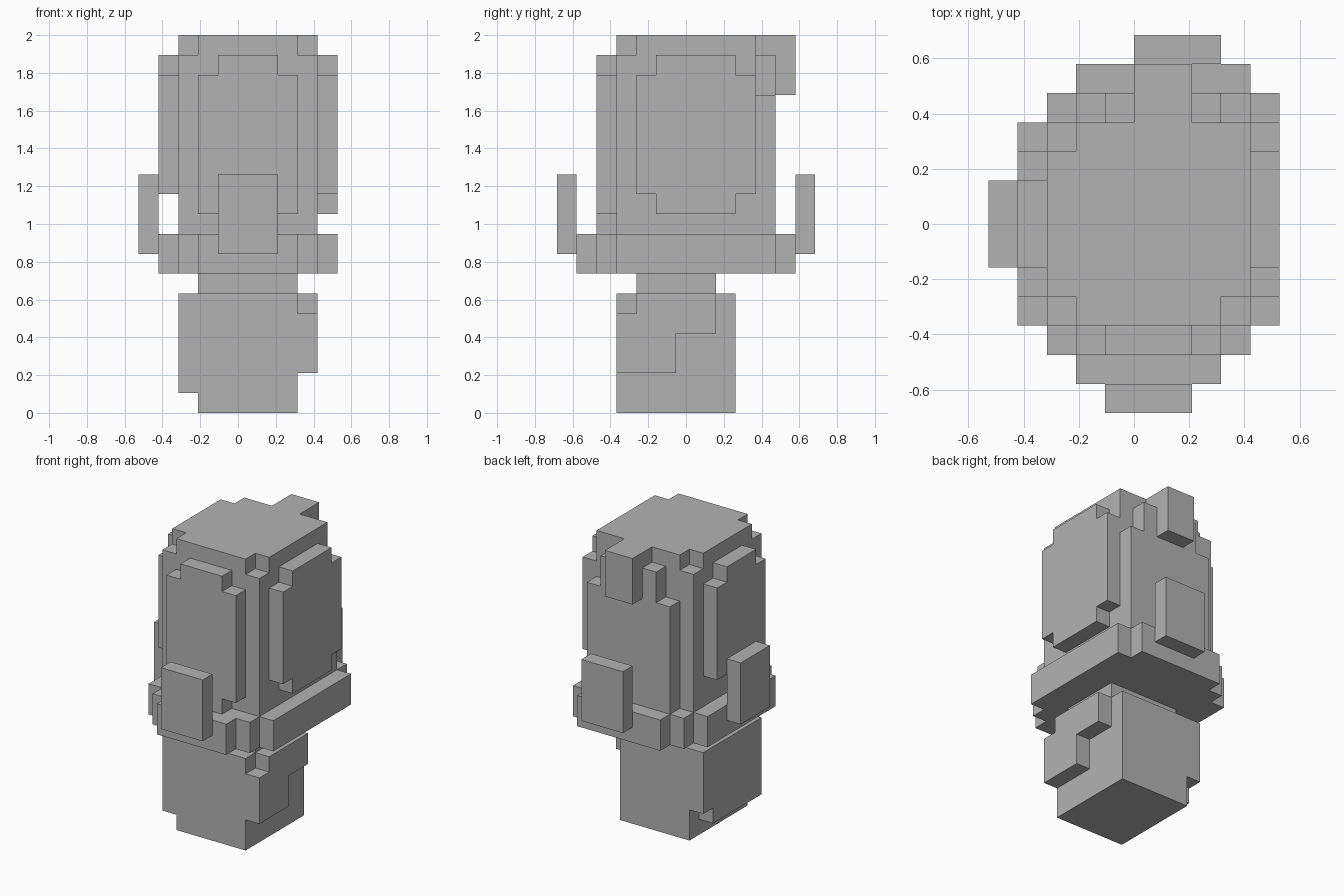
import bpy
import bmesh
from itertools import product
from mathutils import Vector

cube = bpy.data.objects.get("Cube")
if cube:
    bpy.data.objects.remove(cube, do_unlink=True)

U = 2 / 19                       # block size
CENTRE = Vector((5, 6.5, 0))     # middle of the block grid

grey = bpy.data.materials.new("plain_grey")
grey.use_nodes = True
colour = (0.45, 0.45, 0.45, 1)
grey.diffuse_color = colour
grey.node_tree.nodes["Principled BSDF"].inputs["Base Color"].default_value = colour


def cells(x0, x1, y0, y1, z0, z1):
    """Block positions that fill a range."""
    return set(product(range(x0, x1), range(y0, y1), range(z0, z1)))


def part(name, filled):
    """Skin a set of blocks with its outer faces only, then merge flat areas."""
    bm = bmesh.new()
    for cell in filled:
        for axis, side in product(range(3), (0, 1)):
            neighbour = list(cell)
            neighbour[axis] += 2 * side - 1
            if tuple(neighbour) in filled:
                continue
            a, b = (axis + 1) % 3, (axis + 2) % 3
            corners = []
            for da, db in ((0, 0), (1, 0), (1, 1), (0, 1)):
                p = Vector(cell)
                p[axis] += side
                p[a] += da
                p[b] += db
                corners.append(bm.verts.new((p - CENTRE) * U))
            bm.faces.new(corners if side else corners[::-1])
    bmesh.ops.remove_doubles(bm, verts=bm.verts, dist=U / 100)
    bmesh.ops.dissolve_limit(bm, angle_limit=0.01, verts=bm.verts, edges=bm.edges)
    mesh = bpy.data.meshes.new(name)
    bm.to_mesh(mesh)
    bm.free()
    mesh.materials.append(grey)
    obj = bpy.data.objects.new(name, mesh)
    bpy.context.collection.objects.link(obj)
    return obj


# Body with uneven side layers
part("body", cells(3, 8, 3, 9, 0, 6))
part("body_right_layer", cells(2, 3, 3, 8, 1, 6) | cells(2, 3, 8, 9, 2, 6))
part("body_left_layer",
     (cells(8, 9, 3, 6, 2, 6) | cells(8, 9, 6, 8, 4, 6)) - cells(8, 9, 3, 4, 5, 6))
part("neck", cells(3, 8, 4, 8, 6, 7))

# Stepped brim
part("brim", cells(3, 8, 1, 12, 7, 9) | cells(2, 9, 2, 11, 7, 9)
     | cells(1, 10, 3, 10, 7, 9) | cells(8, 10, 10, 11, 7, 9)
     | cells(8, 9, 11, 12, 7, 9))

# Head block with three notched top corners
notches = cells(2, 3, 3, 4, 18, 19) | cells(8, 9, 3, 4, 18, 19) | cells(2, 3, 9, 10, 18, 19)
part("head", cells(2, 9, 3, 10, 9, 19) - notches)

# Raised panels around the head
part("front_panel", cells(3, 8, 2, 3, 10, 17) | cells(4, 7, 2, 3, 9, 18))
part("left_panel", cells(9, 10, 4, 10, 11, 17) | cells(9, 10, 5, 9, 10, 18))
part("right_panel", cells(1, 2, 4, 9, 11, 17) | cells(1, 2, 5, 8, 11, 18))
part("back_panel", cells(3, 9, 10, 11, 9, 16) | cells(4, 8, 10, 11, 9, 18))
part("back_knob", cells(5, 7, 11, 12, 16, 19) | cells(5, 7, 10, 11, 18, 19))

# Upright plates on the brim
part("front_plate", cells(4, 7, 0, 1, 8, 12))
part("back_plate", cells(5, 8, 12, 13, 8, 12))
part("right_plate", cells(0, 1, 5, 8, 8, 12))
